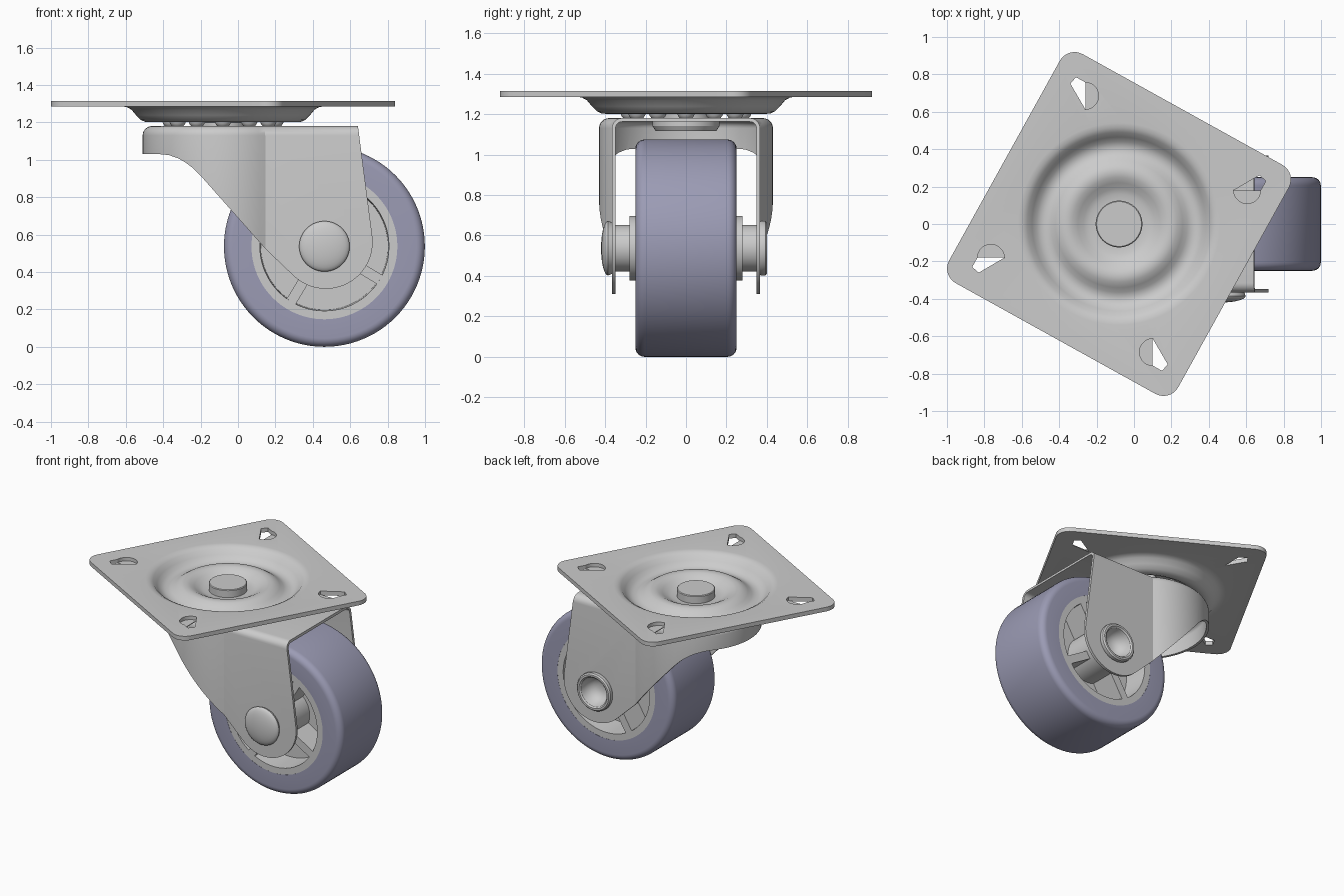
import bpy, bmesh
from math import sin, cos, pi, radians, sqrt, atan2
from mathutils import Matrix, Vector

if "Cube" in bpy.data.objects:
    bpy.data.objects.remove(bpy.data.objects["Cube"])

PIVOT = (-0.08, 0, 0)          # swivel axis
AXLE = (0.462, 0, 0.537)       # wheel axis


def finish(name, bm, loc=(0, 0, 0)):
    bmesh.ops.remove_doubles(bm, verts=bm.verts, dist=1e-5)
    bmesh.ops.recalc_face_normals(bm, faces=bm.faces)
    me = bpy.data.meshes.new(name)
    bm.to_mesh(me)
    bm.free()
    ob = bpy.data.objects.new(name, me)
    bpy.context.collection.objects.link(ob)
    ob.location = loc
    return ob


def activate(ob):
    bpy.ops.object.select_all(action='DESELECT')
    ob.select_set(True)
    bpy.context.view_layer.objects.active = ob


def smooth(ob, angle=30):
    activate(ob)
    bpy.ops.object.shade_smooth_by_angle(angle=radians(angle))


def skin(bm, rings, wrap=False):
    """Join equal rings of points with quads."""
    rows = [[bm.verts.new(p) for p in ring] for ring in rings]
    n = len(rows[0])
    pairs = list(zip(rows, rows[1:])) + ([(rows[-1], rows[0])] if wrap else [])
    for a, b in pairs:
        for i in range(n):
            j = (i + 1) % n
            bm.faces.new((a[i], a[j], b[j], b[i]))
    return rows


def lathe(name, profile, loc, axis='z', wrap=False, n=72):
    """Revolve (radius, height) points about z or y."""
    bm = bmesh.new()
    rings = []
    for r, h in profile:
        ring = [(r * cos(2 * pi * i / n), r * sin(2 * pi * i / n)) for i in range(n)]
        rings.append([(a, b, h) if axis == 'z' else (a, h, b) for a, b in ring])
    skin(bm, rings, wrap)
    ob = finish(name, bm, loc)
    smooth(ob)
    return ob


def prism(name, pts, lo, hi, axis='z', loc=(0, 0, 0)):
    """Extrude a 2D outline along z or y."""
    bm = bmesh.new()
    rings = [[(a, b, h) if axis == 'z' else (a, h, b) for a, b in pts] for h in (lo, hi)]
    for row in skin(bm, rings):
        bm.faces.new(row)
    return finish(name, bm, loc)


def boolean(ob, cutter, op):
    cutter.hide_render = True
    m = ob.modifiers.new("cut", 'BOOLEAN')
    m.operation, m.object, m.solver = op, cutter, 'EXACT'
    activate(ob)
    bpy.ops.object.modifier_apply(modifier=m.name)
    bpy.data.objects.remove(cutter)


def arc(cx, cy, r, a0, a1, n):
    return [(cx + r * cos(radians(a0 + (a1 - a0) * i / n)),
             cy + r * sin(radians(a0 + (a1 - a0) * i / n))) for i in range(n + 1)]


# Mounting plate: rounded square blending into a pressed circular raceway
square = []
for k in range(4):
    c = Matrix.Rotation(k * pi / 2, 2)
    pts = [(0.70, -0.61 + 1.22 * i / 16) for i in range(16)] + arc(0.61, 0.61, 0.09, 0, 90, 8)[:-1]
    square += [c @ Vector(p) for p in pts]
turn = Matrix.Rotation(radians(-29), 2)
square = [turn @ p for p in square]
N = len(square)
dish = [(.54, 1.315), (.515, 1.312), (.49, 1.298), (.465, 1.268), (.44, 1.243), (.415, 1.232),
        (.39, 1.231), (.365, 1.240), (.34, 1.258), (.31, 1.277), (.28, 1.283), (.25, 1.278),
        (.22, 1.262), (.19, 1.243), (.16, 1.232), (.12, 1.23)]
start = radians(-29 - 45)


def dish_ring(r, z):
    return [(r * cos(start + 2 * pi * i / N), r * sin(start + 2 * pi * i / N), z) for i in range(N)]


T = 0.03
top = [[(p.x, p.y, 1.315) for p in square]] + [dish_ring(r, z) for r, z in dish]
bottom = [[(x, y, z - T) for x, y, z in ring] for ring in top]
bm = bmesh.new()
rows = skin(bm, top[::-1] + bottom)
bm.faces.new(rows[0])
bm.faces.new(rows[-1])
plate = finish("mounting_plate", bm, PIVOT)

# Bolt holes: pointed through-hole with a half-round recess beside it
for k in range(4):
    c = Matrix.Rotation(k * pi / 2, 2)
    hole = [c @ Vector(p) for p in ((-.26, .75), (-.23, .785), (-.18, .757), (-.18, .613))]
    half = [c @ Vector(p) for p in arc(-.181, .685, .072, -90, 90, 14)]
    boolean(plate, prism("hole_cutter", hole, 1.2, 1.4, loc=PIVOT), 'DIFFERENCE')
    boolean(plate, prism("recess_cutter", half, 1.29, 1.4, loc=PIVOT), 'DIFFERENCE')
smooth(plate)

# Swivel pin with its lower rivet head
lathe("swivel_pin", [(0, 1.285), (.12, 1.285), (.125, 1.28), (.125, 1.165), (.165, 1.165),
                     (.165, 1.14), (.15, 1.115), (0, 1.115)], PIVOT)

# Bearing balls
for i in range(12):
    a = 2 * pi * i / 12
    bpy.ops.mesh.primitive_uv_sphere_add(segments=20, ring_count=12, radius=0.045,
        location=(PIVOT[0] + .28 * cos(a), .28 * sin(a), 1.213))
    bpy.context.object.name = "bearing_ball"
    smooth(bpy.context.object, 60)


# Fork: rounded-top sheet shell, trimmed by its side outline
def fork_ring(d, z):
    r, w = 0.43 - d, 0.366 - d
    a = atan2(w, sqrt(r * r - w * w)) * 180 / pi
    plan = [(1, -w)] + arc(PIVOT[0], 0, r, 360 - a, a, 48) + [(1, w)]
    return [(x, y, z) for x, y in plan]


t, R, Z = 0.018, 0.05, 1.18
bend = [pi / 2 * i / 6 for i in range(7)]
outer = [fork_ring(0, .2)] + [fork_ring(R - R * cos(a), Z - R + R * sin(a)) for a in bend]
inner = [fork_ring(t, .2)] + [fork_ring(R - (R - t) * cos(a), Z - R + (R - t) * sin(a)) for a in bend]
bm = bmesh.new()
rows = skin(bm, outer[::-1] + inner)
bm.faces.new(rows[0])
bm.faces.new(rows[-1])
fork = finish("fork", bm)
side = [(-.6, 1.3), (-.6, 1.03), (-.42, 1.03), (-.37, 1.025), (-.32, 1.008), (-.28, .985),
        (-.24, .955), (-.2, .915), (.15, .52)]
side += arc(.47, .56, .25, 227, 367, 28) + [(.64, 1.19), (.64, 1.3)]
boolean(fork, prism("fork_outline", side, -.6, .6, 'y'), 'INTERSECT')
boolean(fork, prism("axle_hole", arc(0, 0, .105, 0, 350, 35), 0.2, .6, 'y', AXLE), 'DIFFERENCE')
smooth(fork, 25)

# Tyre
def tyre_edge(s, a0, a1):
    return [(r, s * y) for y, r in arc(.205, .492, .045, a0, a1, 6)]


tyre = lathe("tyre", [(.39, -.25)] + tyre_edge(-1, 0, 90) + tyre_edge(1, 90, 0) + [(.39, .25)],
             AXLE, 'y', True, 96)
mat = bpy.data.materials.new("tyre_blue_grey")
mat.diffuse_color = (.33, .33, .46, 1)
mat.use_nodes = True
mat.node_tree.nodes["Principled BSDF"].inputs["Base Color"].default_value = mat.diffuse_color
tyre.data.materials.append(mat)

# Wheel centre: rim, recessed web, hub and stepped spacers
half = [(.10, .352), (.115, .352), (.115, .28), (.16, .28), (.16, .07), (.34, .07), (.345, .249), (.392, .249)]
lathe("wheel_centre", half + [(r, -y) for r, y in half[::-1]], AXLE, 'y', True)

# Spokes
for k in range(4):
    a = radians(-31 + 90 * k)
    c = Matrix.Rotation(a, 2)
    box = [c @ Vector(p) for p in ((.14, -.028), (.36, -.028), (.36, .028), (.14, .028))]
    prism("spoke", box, -.248, .248, 'y', AXLE)

# Axle: domed head in front, hollow riveted end behind
dome = [(.135 * cos(pi / 2 * i / 8), -.385 - .035 * sin(pi / 2 * i / 8)) for i in range(9)]
lathe("axle_head", [(0, -.36), (.125, -.36)] + dome, AXLE, 'y')
lathe("axle_rivet_end", [(.104, .3), (.104, .364), (.132, .364), (.136, .375), (.134, .392), (.125, .401),
                         (.112, .401), (.102, .392), (.097, .37), (.085, .335), (.06, .308),
                         (.03, .297), (0, .295)], AXLE, 'y')
